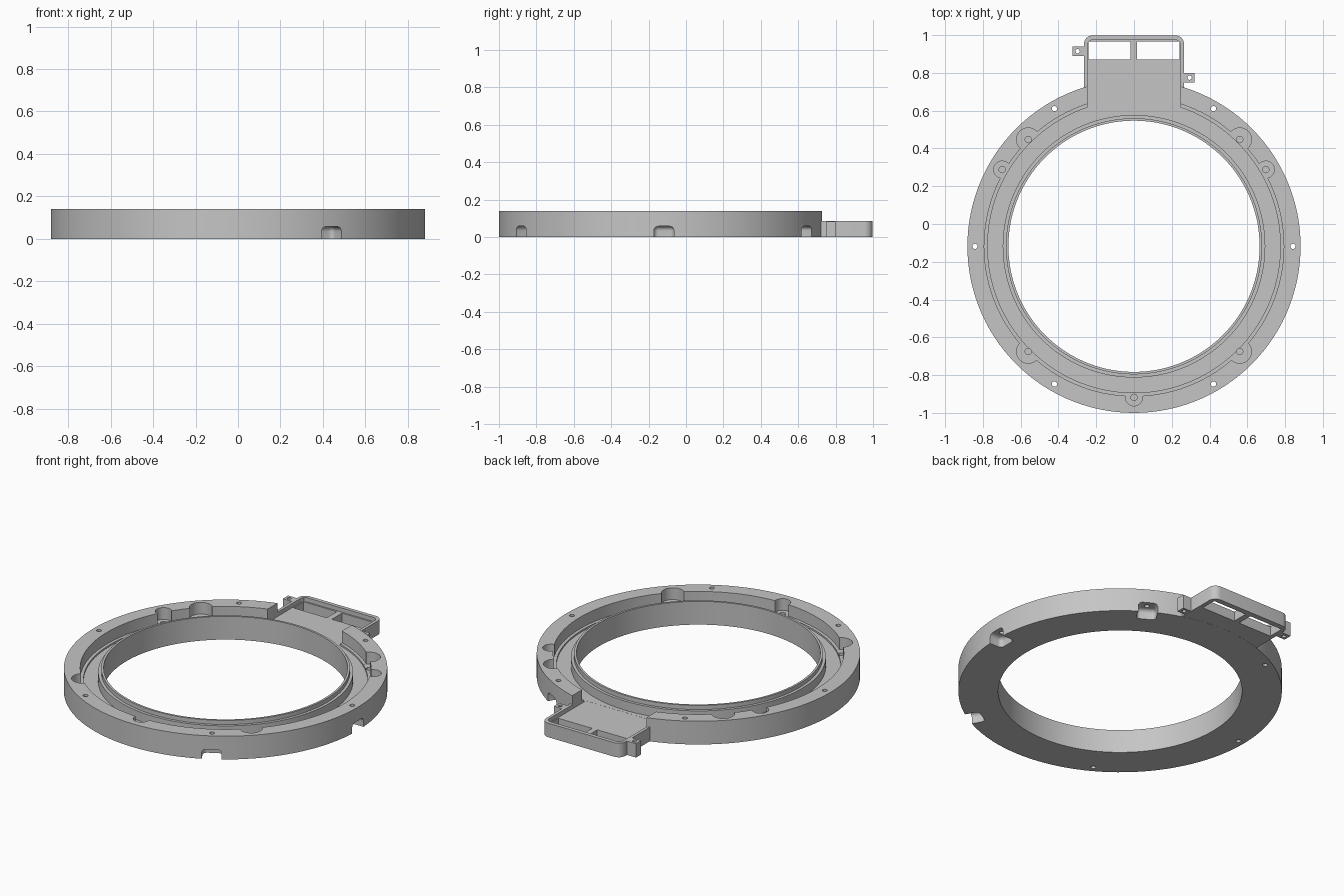
import bpy, bmesh
from math import sin, cos, pi, radians
from mathutils import Matrix, Vector

cube = bpy.data.objects.get("Cube")
if cube:
    bpy.data.objects.remove(cube)

CY = -0.118            # ring centre on y
TOP, LEDGE, FLOOR, BOX_TOP = 0.14, 0.07, 0.06, 0.085

grey = bpy.data.materials.new("plain grey")
grey.use_nodes = True
grey.diffuse_color = (0.56, 0.56, 0.56, 1)
grey.node_tree.nodes["Principled BSDF"].inputs["Base Color"].default_value = (0.56, 0.56, 0.56, 1)


def finish(bm, name):
    bmesh.ops.recalc_face_normals(bm, faces=bm.faces)
    mesh = bpy.data.meshes.new(name)
    bm.to_mesh(mesh)
    bm.free()
    mesh.materials.append(grey)
    ob = bpy.data.objects.new(name, mesh)
    bpy.context.collection.objects.link(ob)
    return ob


def lathe(name, profile, steps=120):
    bm = bmesh.new()
    rings = []
    for i in range(steps):
        a = 2 * pi * i / steps
        rings.append([bm.verts.new((r * cos(a), CY + r * sin(a), z)) for r, z in profile])
    n = len(profile)
    for i in range(steps):
        p, q = rings[i], rings[(i + 1) % steps]
        for j in range(n):
            k = (j + 1) % n
            bm.faces.new((p[j], q[j], q[k], p[k]))
    return finish(bm, name)


def block(name, x0, x1, y0, y1, z0, z1, round_if=None, radius=0.0, turn=None):
    bm = bmesh.new()
    bmesh.ops.create_cube(bm, size=1)
    for v in bm.verts:
        v.co = Vector(((x0 + x1) / 2 + v.co.x * (x1 - x0),
                       (y0 + y1) / 2 + v.co.y * (y1 - y0),
                       (z0 + z1) / 2 + v.co.z * (z1 - z0)))
    if round_if:
        edges = [e for e in bm.edges if round_if(e.verts[0].co, e.verts[1].co)]
        bmesh.ops.bevel(bm, geom=edges, offset=radius, segments=6, profile=0.5, affect='EDGES')
    if turn:
        bm.transform(turn)
    return finish(bm, name)


def post(name, x, y, r, z0, z1, sides=32):
    bm = bmesh.new()
    bmesh.ops.create_cone(bm, cap_ends=True, segments=sides, radius1=r, radius2=r, depth=z1 - z0,
                          matrix=Matrix.Translation((x, y, (z0 + z1) / 2)))
    return finish(bm, name)


def combine(target, tool, operation):
    mod = target.modifiers.new("join", 'BOOLEAN')
    mod.operation, mod.solver, mod.object = operation, 'MANIFOLD', tool
    bpy.context.view_layer.objects.active = target
    bpy.ops.object.modifier_apply(modifier=mod.name)
    bpy.data.objects.remove(tool)


def cut(tool):
    combine(ring, tool, 'DIFFERENCE')


def rear_corner(y):
    return lambda a, b: abs(a.z - b.z) > 0.01 and abs(a.y - y) < 1e-4 and abs(b.y - y) < 1e-4


def notch_edge(a, b):
    roof = a.z > 0 and b.z > 0 and a.x + b.x < 1.99
    return roof or (abs(a.z - b.z) > 0.1 and a.x < 0.9)


# Ring with a stepped inner rim, an open channel and an outer ledge
ring = lathe("ring_housing", [
    (0.665, 0), (0.882, 0), (0.882, TOP), (0.793, TOP), (0.793, LEDGE), (0.775, LEDGE),
    (0.775, FLOOR), (0.695, FLOOR), (0.695, 0.115), (0.678, 0.115), (0.678, TOP), (0.665, TOP)])

# Six through holes with rounded notches under them
for i in range(6):
    a = radians(60 * i)
    turn = Matrix.Translation((0, CY, 0)) @ Matrix.Rotation(a, 4, 'Z')
    cut(block("notch", 0.8, 1.0, -0.054, 0.054, -0.1, 0.058, notch_edge, 0.024, turn))
    cut(post("hole", 0.842 * cos(a), CY + 0.842 * sin(a), 0.014, -0.1, 0.3, 16))

# Screw pockets scalloped into the channel wall
pockets = [(0, -0.918, 0.045)]
for s in (-1, 1):
    pockets += [(s * 0.56, 0.447, 0.062), (s * 0.56, -0.675, 0.062), (s * 0.698, 0.288, 0.045)]
for x, y, r in pockets:
    cut(post("pocket", x, y, r, LEDGE - 0.0005, 0.3))
    cut(post("pocket_hole", x, y, 0.017, 0.02, 0.2, 20))

# Rear tray and its two side tabs
combine(ring, block("tray", -0.265, 0.265, 0.64, 0.998, 0.0005, BOX_TOP, rear_corner(0.998), 0.045), 'UNION')
for x, y in ((-0.295, 0.915), (0.29, 0.775)):
    combine(ring, block("tab", x - 0.03, x + 0.03, y - 0.025, y + 0.025, 0.001, BOX_TOP - 0.0005), 'UNION')
    cut(post("tab_hole", x + (-0.004 if x < 0 else 0.004), y, 0.012, -0.1, 0.2, 16))

# Tray hollow, open to the channel, and two windows
cut(block("tray_hollow", -0.247, 0.247, 0.6, 0.975, FLOOR - 0.0005, 0.3, rear_corner(0.975), 0.03))
for x0, x1 in ((-0.24, -0.018), (0.016, 0.24)):
    cut(block("window", x0, x1, 0.87, 0.966, -0.1, 0.2))

bpy.ops.object.select_all(action='DESELECT')
ring.select_set(True)
bpy.context.view_layer.objects.active = ring
bpy.ops.object.shade_smooth_by_angle(angle=radians(30))
